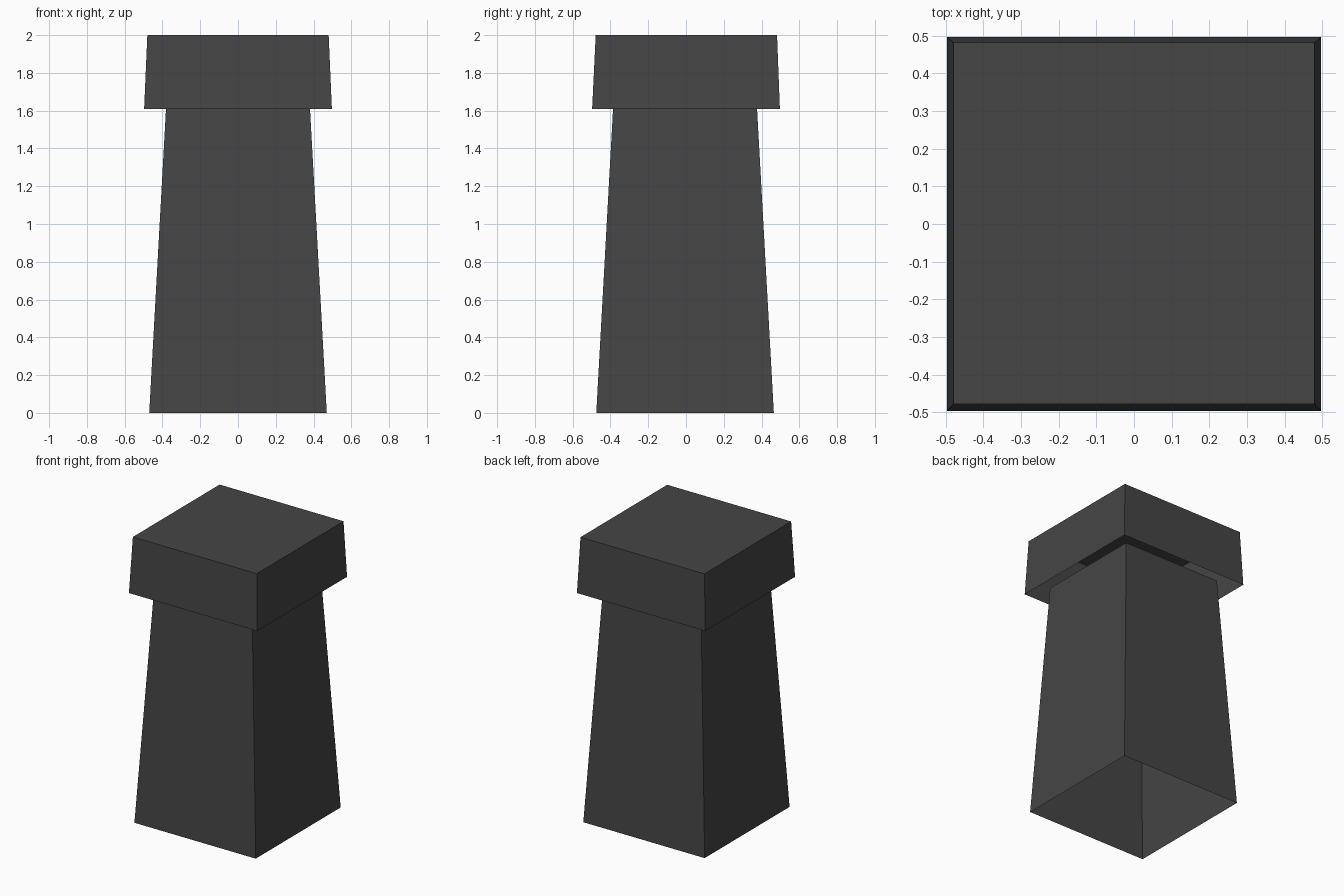
import bpy, bmesh

if "Cube" in bpy.data.objects:
    bpy.data.objects.remove(bpy.data.objects["Cube"])

stone = bpy.data.materials.new("dark_grey")
stone.diffuse_color = (0.06, 0.06, 0.06, 1)
stone.use_nodes = True
stone.node_tree.nodes["Principled BSDF"].inputs["Base Color"].default_value = stone.diffuse_color


def tapered_shell(name, z0, half0, y0, z1, half1, y1):
    """Four-sided tapered box, closed on top and open underneath."""
    bm = bmesh.new()
    bmesh.ops.create_cube(bm, size=2)
    bottom = [f for f in bm.faces if f.normal.z < -0.5]
    for v in bm.verts:
        z, half, yc = (z1, half1, y1) if v.co.z > 0 else (z0, half0, y0)
        v.co = (v.co.x * half, v.co.y * half + yc, z)
    bmesh.ops.delete(bm, geom=bottom, context='FACES')
    bm.normal_update()
    mesh = bpy.data.meshes.new(name)
    bm.to_mesh(mesh)
    bm.free()
    mesh.materials.append(stone)
    obj = bpy.data.objects.new(name, mesh)
    bpy.context.collection.objects.link(obj)
    return obj


# Tall shaft, its top tucked up inside the cap
tapered_shell("shaft", 0.0, 0.47, -0.005, 1.65, 0.379, -0.005)
# Overhanging hollow cap
tapered_shell("cap", 1.61, 0.497, 0.0, 2.0, 0.48, 0.002)
